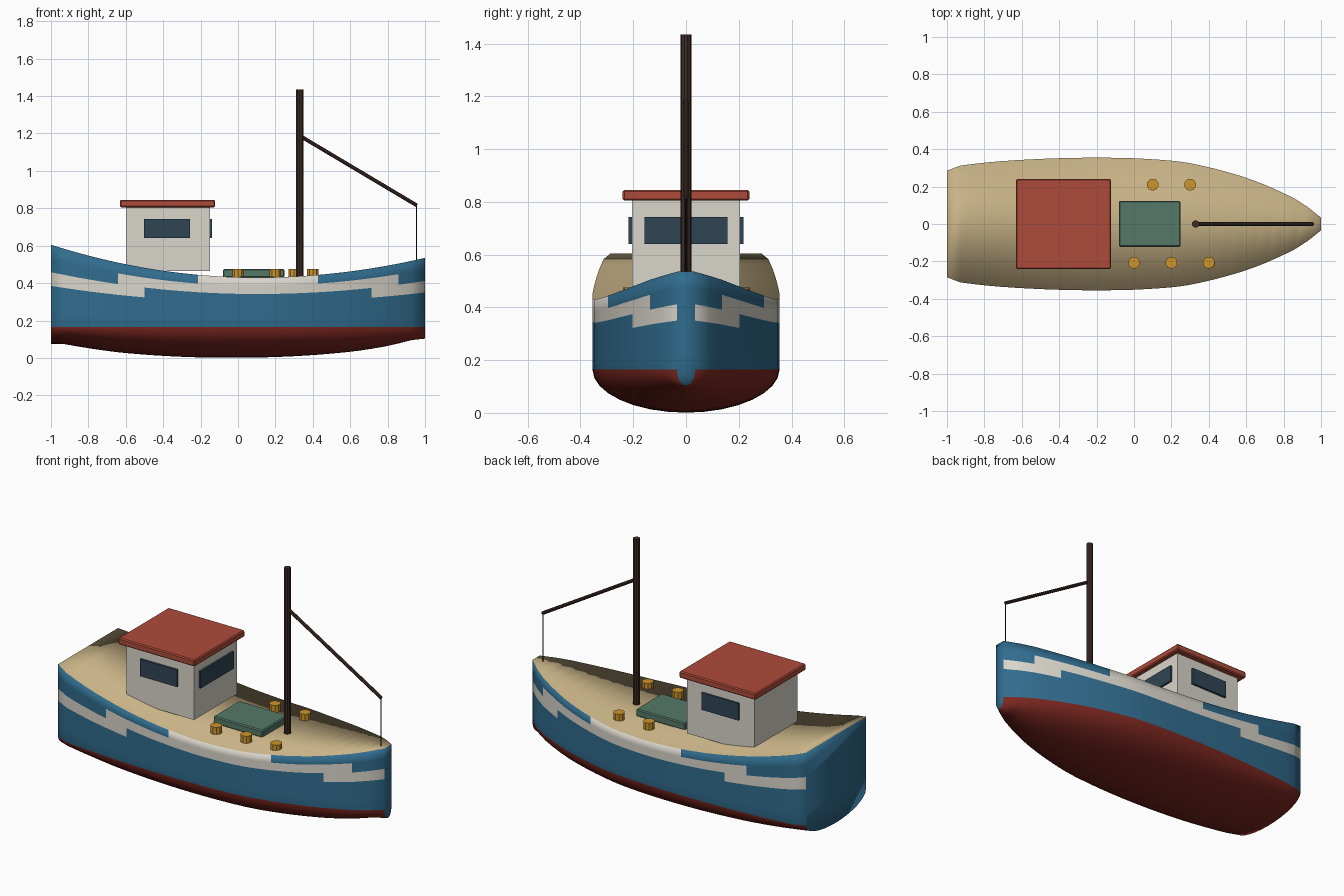
import bpy
import bmesh
from math import sin, cos, pi
from mathutils import Vector

default = bpy.data.objects.get("Cube")
if default:
    bpy.data.objects.remove(default, do_unlink=True)


def material(name, r, g, b):
    m = bpy.data.materials.new(name)
    m.use_nodes = True
    m.diffuse_color = (r, g, b, 1)
    bsdf = next(n for n in m.node_tree.nodes if n.type == 'BSDF_PRINCIPLED')
    bsdf.inputs["Base Color"].default_value = (r, g, b, 1)
    return m


BLUE = material("hull blue", .03, .15, .27)
RED = material("bottom red", .2, .02, .014)
WHITE = material("off white", .70, .67, .60)
TAN = material("deck tan", .58, .45, .24)
ROOF = material("roof red", .42, .07, .042)
GLASS = material("window dark blue", .03, .06, .09)
GREEN = material("hatch green", .09, .19, .14)
BRASS = material("barrel amber", .62, .30, .025)
WOOD = material("dark wood", .048, .024, .018)
WIRE = material("wire black", .008, .008, .008)


def finish(name, bm, mats):
    bmesh.ops.recalc_face_normals(bm, faces=bm.faces)
    mesh = bpy.data.meshes.new(name)
    bm.to_mesh(mesh)
    bm.free()
    for m in mats:
        mesh.materials.append(m)
    ob = bpy.data.objects.new(name, mesh)
    bpy.context.collection.objects.link(ob)
    return ob


def box(name, mat, lo, hi, bevel=0):
    lo, hi = Vector(lo), Vector(hi)
    bm = bmesh.new()
    bmesh.ops.create_cube(bm, size=1)
    for v in bm.verts:
        v.co = (lo + hi) / 2 + v.co * (hi - lo)
    ob = finish(name, bm, [mat])
    if bevel:
        mod = ob.modifiers.new("soft edges", 'BEVEL')
        mod.width = bevel
        mod.segments = 1
    return ob


def rod(name, mat, a, b, radius, sides):
    a, b = Vector(a), Vector(b)
    bm = bmesh.new()
    bmesh.ops.create_cone(bm, cap_ends=True, segments=sides, radius1=radius,
                          radius2=radius, depth=(b - a).length)
    ob = finish(name, bm, [mat])
    ob.location = (a + b) / 2
    ob.rotation_mode = 'QUATERNION'
    ob.rotation_quaternion = (b - a).to_track_quat('Z', 'Y')
    return ob


def curve_value(points, x):
    """Smooth interpolation through (x, value) points."""
    n = len(points)

    def slope(i):
        p, q = points[max(i - 1, 0)], points[min(i + 1, n - 1)]
        return (q[1] - p[1]) / (q[0] - p[0])

    i = 0
    while i < n - 2 and x > points[i + 1][0]:
        i += 1
    (x0, y0), (x1, y1) = points[i], points[i + 1]
    h = x1 - x0
    t = (x - x0) / h
    return (y0 * (1 + 2 * t) * (1 - t) ** 2 + h * slope(i) * t * (1 - t) ** 2
            + y1 * t * t * (3 - 2 * t) + h * slope(i + 1) * t * t * (t - 1))


# Hull lines: half breadth, keel height and sheer along the length
BREADTH = [(-.93, .312), (-.8, .328), (-.6, .343), (-.35, .353), (-.1, .354),
           (.1, .346), (.3, .325), (.6, .247), (.84, .146), (.93, .09)]
KEEL = [(-.93, .074), (-.8, .052), (-.6, .026), (-.3, .006), (0, .001),
        (.3, .009), (.6, .033), (.8, .064), (.93, .096)]
WATERLINE = .165
STATIONS, ROWS, BILGE = 28, 6, 16


def sheer(x):
    d = x - .1
    return .43 + (.105 * (d / .9) ** 2 if d > 0 else .175 * (d / 1.1) ** 2)


def section(x):
    """Closed outline from one deck edge, under the keel, to the other."""
    if x < -.99:
        w, k = .285, .075
    elif x > .99:
        w, k = .034, .103
    else:
        w, k = curve_value(BREADTH, x), curve_value(KEEL, x)
    side = [WATERLINE + (sheer(x) - WATERLINE) * i / ROWS for i in range(ROWS + 1)]
    pts = [(x, w, z) for z in reversed(side)]
    for j in range(1, BILGE):
        a = pi * j / BILGE
        pts.append((x, w * cos(a), WATERLINE - (WATERLINE - k) * sin(a)))
    return pts + [(x, -w, z) for z in side]


# Hull with the deck as its top face strip
bm = bmesh.new()
rings = [[bm.verts.new(p) for p in section(-1 + 2 * s / STATIONS)]
         for s in range(STATIONS + 1)]
count = len(rings[0])
for r0, r1 in zip(rings, rings[1:]):
    for i in range(count):
        j = (i + 1) % count
        f = bm.faces.new((r0[i], r0[j], r1[j], r1[i]))
        z = f.calc_center_median().z
        if i == count - 1:
            f.material_index = 3
        elif ROWS <= i < ROWS + BILGE:
            f.material_index = 1
        elif .348 < z < .42:
            f.material_index = 2
for ring in (rings[0], rings[-1]):
    bm.faces.new(ring)
for f in bm.faces:
    f.smooth = True
finish("hull", bm, [BLUE, RED, WHITE, TAN])

# Wheelhouse
box("wheelhouse", WHITE, (-.6, -.205, .465), (-.15, .205, .805))
box("wheelhouse_roof", ROOF, (-.632, -.24, .805), (-.122, .24, .845), .006)
box("front_window", GLASS, (-.16, -.158, .64), (-.138, .158, .742))
for side, s in (("left", 1), ("right", -1)):
    y0, y1 = sorted((s * .195, s * .218))
    box(side + "_window", GLASS, (-.502, y0, .64), (-.256, y1, .742))

# Hatch and deck barrels
box("hatch", GREEN, (-.08, -.122, .43), (.248, .124, .475), .006)
for i, (x, y) in enumerate([(0, -.207), (.2, -.207), (.4, -.207), (.1, .21), (.3, .21)]):
    rod(f"barrel_{i + 1}", BRASS, (x, y, .432), (x, y, .475), .032, 10)

# Mast, boom and stay
rod("mast", WOOD, (.33, 0, .43), (.33, 0, 1.435), .02, 10)
rod("boom", WOOD, (.335, 0, 1.185), (.957, 0, .815), .01, 8)
rod("stay_wire", WIRE, (.955, 0, .515), (.955, 0, .815), .003, 6)
